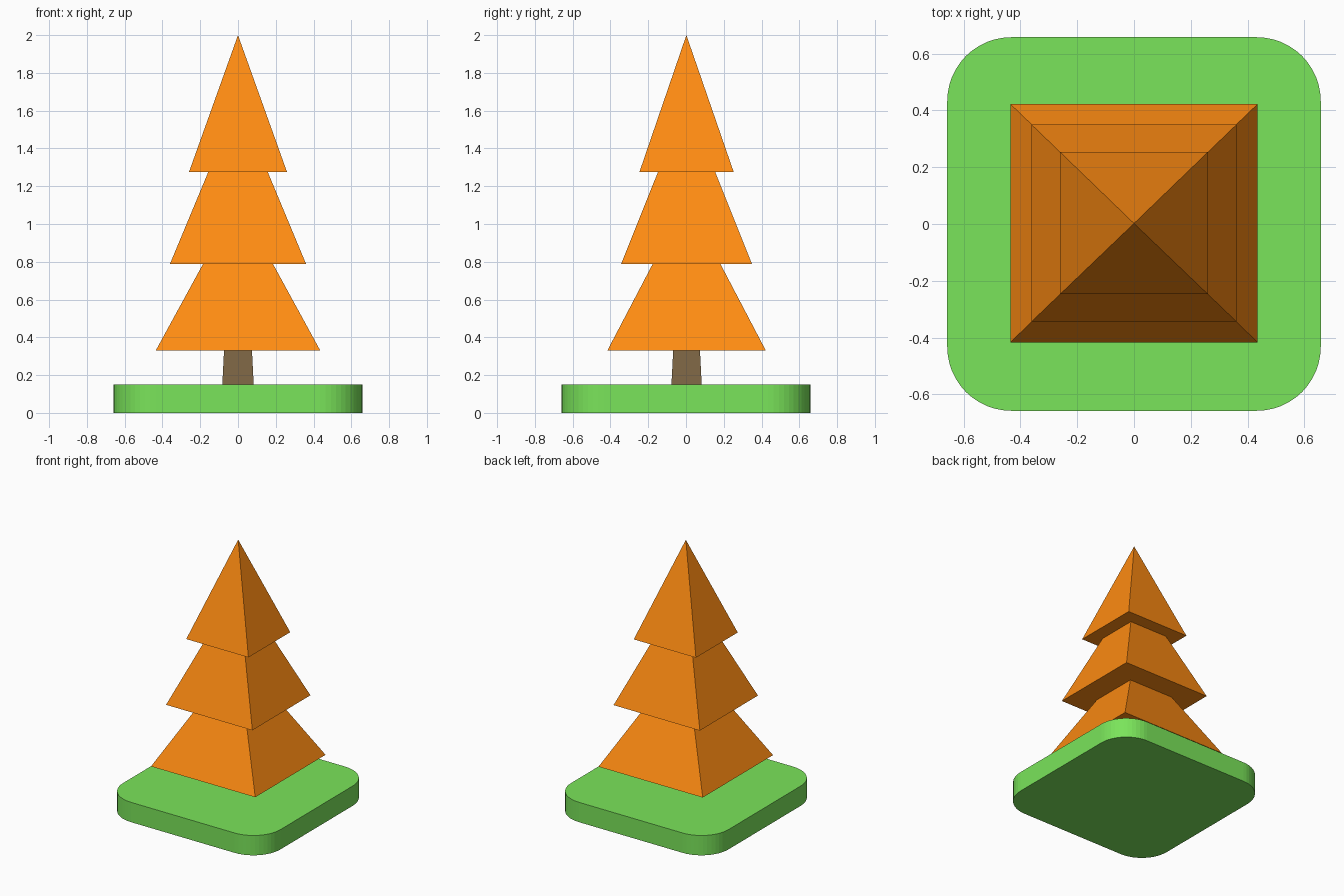
import bpy, bmesh, math

if "Cube" in bpy.data.objects:
    bpy.data.objects.remove(bpy.data.objects["Cube"])


def material(name, rgb):
    m = bpy.data.materials.new(name)
    m.diffuse_color = (*rgb, 1)
    m.use_nodes = True
    m.node_tree.nodes["Principled BSDF"].inputs["Base Color"].default_value = m.diffuse_color
    return m


def loft(name, rings, mat, cap_bottom=False, cap_top=False, tip=None):
    """Skin a stack of equal-length vertex rings, optionally ending in a point."""
    bm = bmesh.new()
    loops = [[bm.verts.new(p) for p in ring] for ring in rings]
    n = len(loops[0])
    for lo, hi in zip(loops, loops[1:]):
        for i in range(n):
            j = (i + 1) % n
            bm.faces.new((lo[i], lo[j], hi[j], hi[i]))
    if cap_bottom:
        bm.faces.new(loops[0][::-1])
    if cap_top:
        bm.faces.new(loops[-1])
    if tip:
        apex = bm.verts.new(tip)
        for i in range(n):
            bm.faces.new((loops[-1][i], loops[-1][(i + 1) % n], apex))
    bmesh.ops.recalc_face_normals(bm, faces=bm.faces)
    mesh = bpy.data.meshes.new(name)
    bm.to_mesh(mesh)
    bm.free()
    mesh.materials.append(mat)
    ob = bpy.data.objects.new(name, mesh)
    bpy.context.collection.objects.link(ob)
    return ob


def rect(hx, hy, z, cy=0.003):
    return [(sx * hx, cy + sy * hy, z)
            for sx, sy in ((-1, -1), (1, -1), (1, 1), (-1, 1))]


def rounded_square(half, r, z, seg=12):
    c = half - r
    pts = []
    for k, (sx, sy) in enumerate(((1, 1), (-1, 1), (-1, -1), (1, -1))):
        for i in range(seg + 1):
            a = math.pi / 2 * (k + i / seg)
            pts.append((sx * c + r * math.cos(a), sy * c + r * math.sin(a), z))
    return pts


green = material("grass", (0.195, 0.778, 0.103))
orange = material("foliage", (1.0, 0.261, 0.006))
brown = material("bark", (0.214, 0.138, 0.061))

# Rounded ground slab
loft("ground_slab", [rounded_square(0.658, 0.225, z) for z in (0, 0.15)], green,
     cap_bottom=True, cap_top=True)

# Tapered square trunk
loft("trunk", [rect(0.083, 0.08, 0.15), rect(0.074, 0.071, 0.329)], brown)

# Stepped foliage, three tiers ending in a point
loft("foliage", [
    rect(0.074, 0.071, 0.329), rect(0.436, 0.42, 0.329),
    rect(0.186, 0.18, 0.787), rect(0.361, 0.347, 0.787),
    rect(0.158, 0.152, 1.274), rect(0.26, 0.25, 1.274),
], orange, tip=(0, 0.002, 2.0))
